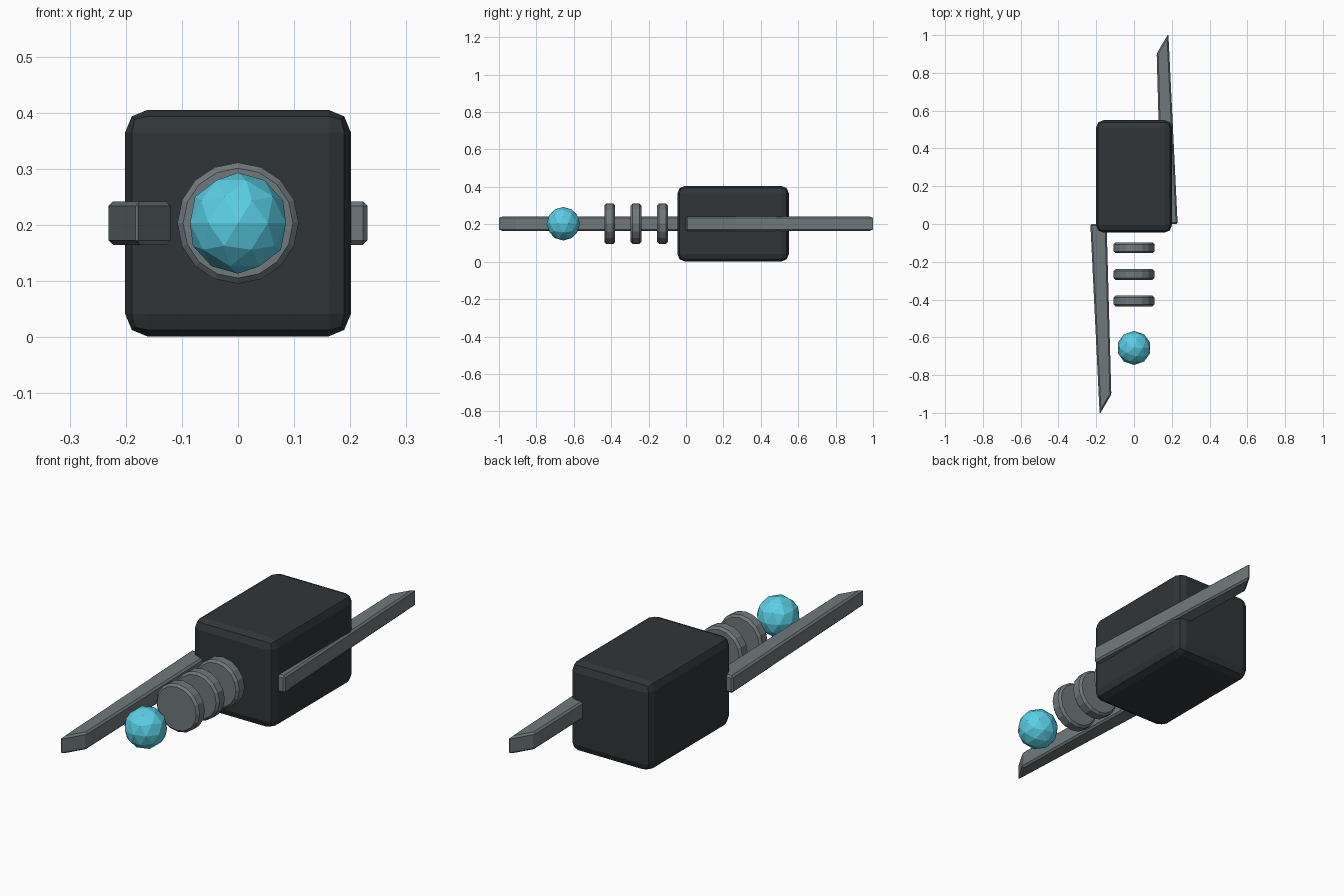
import bpy
import bmesh
import math

if "Cube" in bpy.data.objects:
    bpy.data.objects.remove(bpy.data.objects["Cube"])

ZC = 0.203  # shared centre-line height


def material(name, rgb):
    m = bpy.data.materials.new(name)
    m.diffuse_color = (*rgb, 1)
    m.use_nodes = True
    m.node_tree.nodes["Principled BSDF"].inputs["Base Color"].default_value = m.diffuse_color
    return m


dark = material("dark_casing", (0.03, 0.036, 0.039))
metal = material("grey_metal", (0.16, 0.19, 0.20))
cyan = material("cyan_glow", (0.10, 0.62, 0.78))


def finish(obj, name, mat, width=0, segments=1):
    obj.name = name
    obj.data.materials.append(mat)
    if width:
        b = obj.modifiers.new("Bevel", "BEVEL")
        b.width = width
        b.segments = segments
        b.limit_method = "ANGLE"
        b.angle_limit = math.radians(28)
    return obj


# Main casing
bpy.ops.mesh.primitive_cube_add(size=1, location=(0, 0.252, ZC))
body = bpy.context.object
body.scale = (0.402, 0.596, 0.404)
bpy.ops.object.transform_apply(location=False, rotation=False, scale=True)
finish(body, "casing", dark, 0.04, 2)

# Coil discs in front of the casing
for i in range(3):
    bpy.ops.mesh.primitive_cylinder_add(
        vertices=16, radius=0.108, depth=0.057,
        location=(0, -0.126 - 0.141 * i, ZC), rotation=(math.pi / 2, 0, 0))
    finish(bpy.context.object, f"coil_disc_{i + 1}", metal, 0.01)

# Energy ball at the front
bpy.ops.mesh.primitive_ico_sphere_add(subdivisions=2, radius=0.09,
                                      location=(0, -0.656, ZC))
finish(bpy.context.object, "energy_ball", cyan)

# Side rails: slanted-tip outline, the second one turned half way round
OUTLINE = [(-0.231, 0), (-0.182, -1.007), (-0.12, -0.903), (-0.145, 0)]


def rail(name, sign):
    bm = bmesh.new()
    face = bm.faces.new([bm.verts.new((sign * x, sign * y, ZC - 0.039))
                         for x, y in OUTLINE])
    ext = bmesh.ops.extrude_face_region(bm, geom=[face])
    top = [v for v in ext["geom"] if isinstance(v, bmesh.types.BMVert)]
    bmesh.ops.translate(bm, verts=top, vec=(0, 0, 0.078))
    bmesh.ops.recalc_face_normals(bm, faces=bm.faces)
    mesh = bpy.data.meshes.new(name)
    bm.to_mesh(mesh)
    bm.free()
    obj = bpy.data.objects.new(name, mesh)
    bpy.context.collection.objects.link(obj)
    finish(obj, name, metal, 0.008)


rail("front_rail", 1)
rail("rear_rail", -1)
